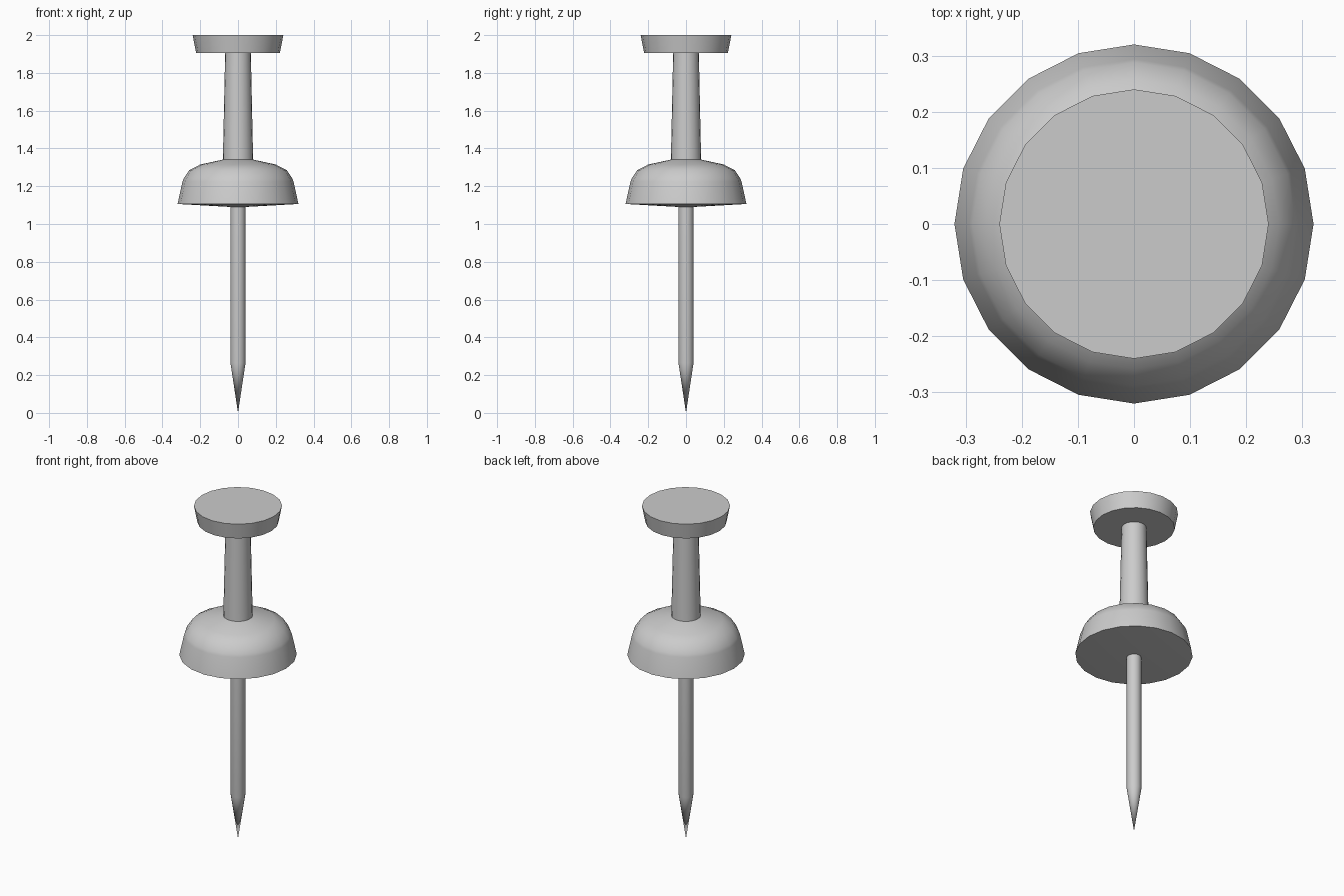
import bpy, bmesh, math

if "Cube" in bpy.data.objects:
    bpy.data.objects.remove(bpy.data.objects["Cube"])


def lathe(name, profile, sides):
    """Revolve (radius, z) points about z; radius 0 makes a pole."""
    bm = bmesh.new()
    rings = []
    for r, z in profile:
        if r == 0:
            rings.append([bm.verts.new((0, 0, z))] * sides)
        else:
            rings.append([bm.verts.new((r * math.cos(2 * math.pi * i / sides),
                                        r * math.sin(2 * math.pi * i / sides), z))
                          for i in range(sides)])
    for low, high in zip(rings, rings[1:]):
        for i in range(sides):
            j = (i + 1) % sides
            corners = list(dict.fromkeys([low[i], low[j], high[j], high[i]]))
            bm.faces.new(corners)
    # flat cap on an open top ring
    if profile[-1][0] > 0:
        bm.faces.new(rings[-1])
    bmesh.ops.recalc_face_normals(bm, faces=bm.faces)
    mesh = bpy.data.meshes.new(name)
    bm.to_mesh(mesh)
    bm.free()
    obj = bpy.data.objects.new(name, mesh)
    bpy.context.collection.objects.link(obj)
    bpy.ops.object.select_all(action='DESELECT')
    obj.select_set(True)
    bpy.context.view_layer.objects.active = obj
    bpy.ops.object.shade_smooth_by_angle(angle=math.radians(35))
    return obj


# Plastic grip: shallow cone underside, domed collar, tapered neck, flared head
lathe("grip", [(0, 1.088), (0.32, 1.106), (0.294, 1.225), (0.288, 1.24),
               (0.258, 1.285), (0.2, 1.315), (0.08, 1.341),
               (0.068, 1.906), (0.222, 1.906), (0.24, 2.0)], 20)

# Metal needle with a sharp point, its top hidden inside the grip
lathe("needle", [(0, 0), (0.04, 0.265), (0.04, 1.12)], 20)
